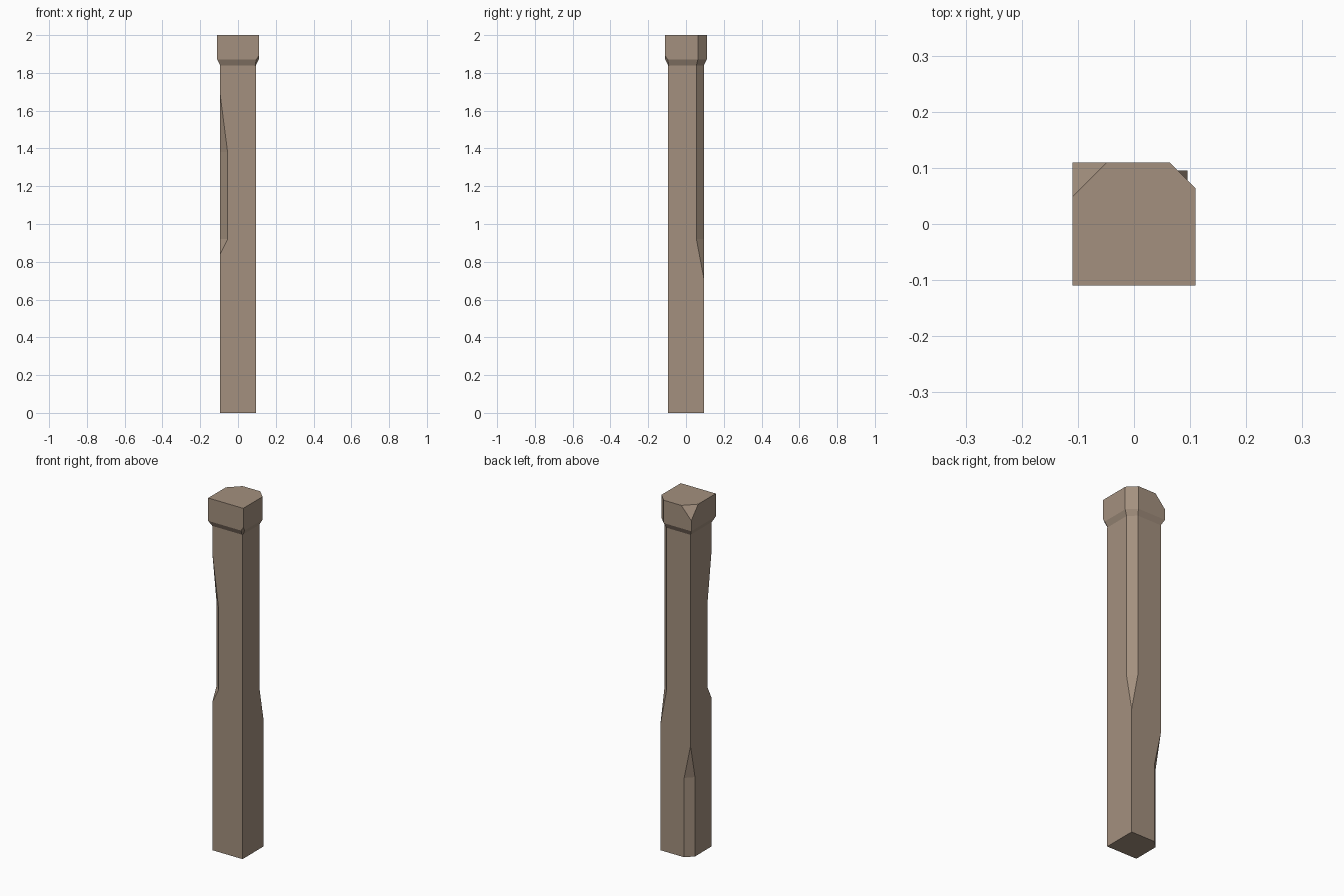
import bpy, bmesh
from mathutils import Vector

if "Cube" in bpy.data.objects:
    bpy.data.objects.remove(bpy.data.objects["Cube"])

wood = bpy.data.materials.new("weathered wood")
wood.diffuse_color = (0.37, 0.28, 0.21, 1)
wood.use_nodes = True
wood.node_tree.nodes["Principled BSDF"].inputs["Base Color"].default_value = wood.diffuse_color


def ring(bm, z, half, cuts):
    """Square outline with one chamfer per corner: back right, back left, front left, front right."""
    verts = []
    for k, c in enumerate(cuts):
        for x, y in ((half, half - c), (half - c, half)):
            for _ in range(k):
                x, y = -y, x
            verts.append(bm.verts.new((x, y, z)))
    return verts


def loft(levels):
    bm = bmesh.new()
    rings = [ring(bm, *lv) for lv in levels]
    for a, b in zip(rings, rings[1:]):
        for i in range(8):
            j = (i + 1) % 8
            bm.faces.new((a[i], a[j], b[j], b[i]))
    bm.faces.new(rings[0][::-1])
    bm.faces.new(rings[-1])
    bmesh.ops.remove_doubles(bm, verts=bm.verts, dist=1e-5)
    bmesh.ops.dissolve_limit(bm, angle_limit=0.01, verts=bm.verts, edges=bm.edges)
    return bm


def chip(bm, p, q, r, outside):
    """Slice off the corner lying on the 'outside' of the plane p, q, r."""
    p, q, r = Vector(p), Vector(q), Vector(r)
    n = (q - p).cross(r - p).normalized()
    if n.dot(Vector(outside) - p) < 0:
        n = -n
    cut = bmesh.ops.bisect_plane(bm, geom=bm.verts[:] + bm.edges[:] + bm.faces[:],
                                 plane_co=p, plane_no=n, clear_outer=True)
    edges = [e for e in cut["geom_cut"] if isinstance(e, bmesh.types.BMEdge)]
    bmesh.ops.holes_fill(bm, edges=edges, sides=0)


def finish(bm, name):
    bmesh.ops.recalc_face_normals(bm, faces=bm.faces)
    me = bpy.data.meshes.new(name)
    bm.to_mesh(me)
    bm.free()
    me.materials.append(wood)
    bpy.context.collection.objects.link(bpy.data.objects.new(name, me))


def ramp(z, pts):
    """Piecewise linear chamfer width along the height."""
    for (z0, c0), (z1, c1) in zip(pts, pts[1:]):
        if z0 <= z <= z1:
            return c0 + (c1 - c0) * (z - z0) / (z1 - z0)
    return 0.0


# Shaft with a different worn chamfer on three corners
H, C = 0.095, 0.04
wear = [
    [(0.71, 0), (0.92, C), (1.84, C)],
    [(0, C), (0.45, C), (0.64, 0)],
    [(0.84, 0), (0.92, C), (1.38, C), (1.69, 0)],
    [],
]
heights = sorted({0, 1.84} | {z for w in wear for z, _ in w})
finish(loft([(z, H, [ramp(z, w) for w in wear]) for z in heights]), "post_shaft")

# Cap with tapered underside, one cut corner and two chips
cap = loft([(1.84, H, (C, 0, 0, 0)),
            (1.87, 0.11, (0.047, 0, 0, 0)),
            (2.0, 0.11, (0.047, 0, 0, 0))])
chip(cap, (-0.11, 0.048, 2), (-0.048, 0.11, 2), (-0.11, 0.11, 1.93), (-0.11, 0.11, 2))
chip(cap, (0.11, -0.11, 1.89), (0.095, -0.11, 1.868), (0.11, -0.095, 1.868), (0.11, -0.11, 1.87))
finish(cap, "post_cap")
